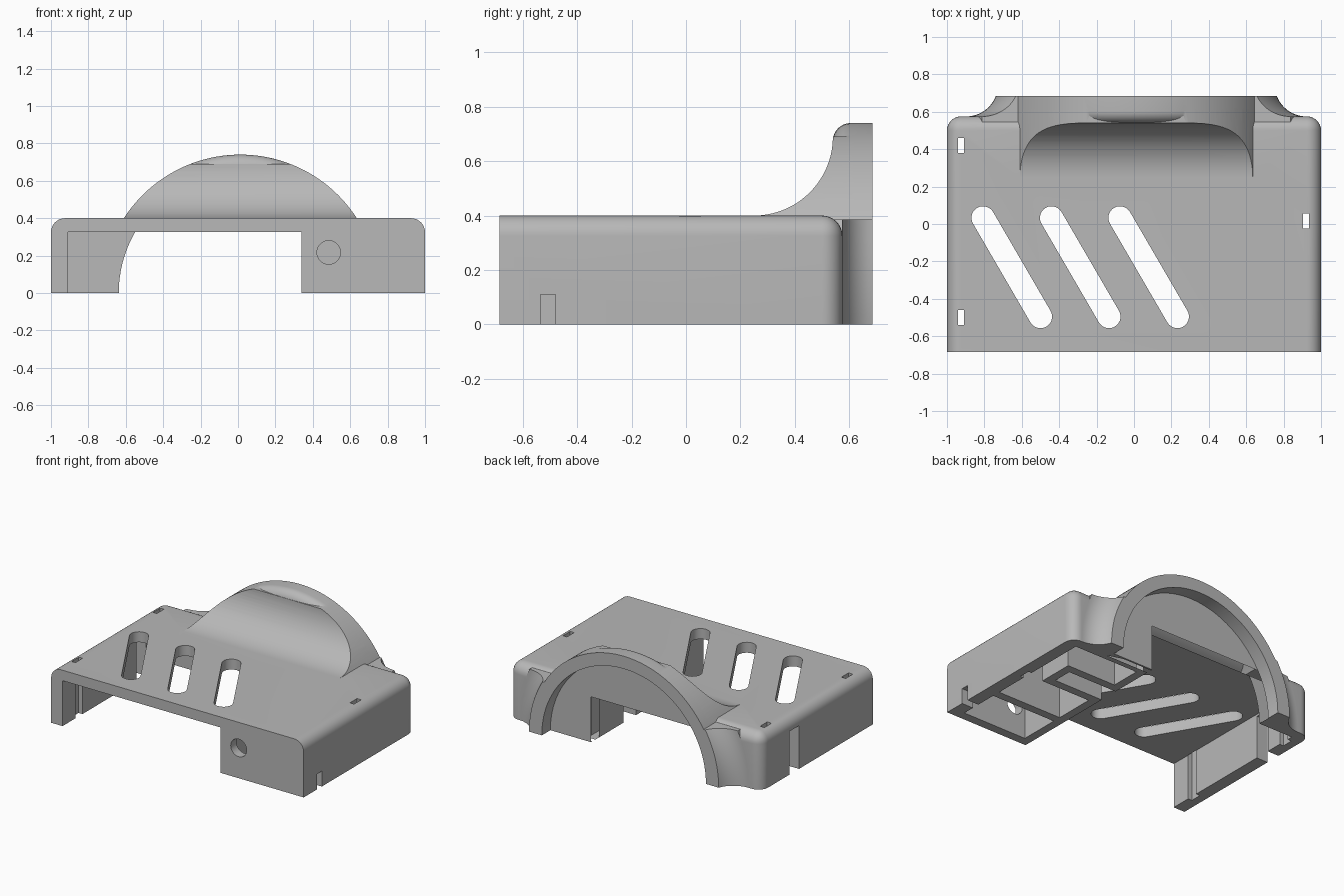
import bpy, bmesh
from math import pi, sin, cos, sqrt, radians
from mathutils import Vector

cube = bpy.data.objects.get("Cube")
if cube:
    bpy.data.objects.remove(cube, do_unlink=True)

grey = bpy.data.materials.new("light_grey_plastic")
grey.use_nodes = True
colour = (0.48, 0.48, 0.48, 1)
grey.diffuse_color = colour
grey.node_tree.nodes["Principled BSDF"].inputs["Base Color"].default_value = colour

CX = 0.0125           # centre of the arch
BACK, FRONT = 0.685, -0.685
REACH = 0.91          # inner face of the side walls
CEIL = 0.325          # underside of the top plate


def finish(bm, name):
    bmesh.ops.remove_doubles(bm, verts=bm.verts, dist=1e-5)
    bmesh.ops.recalc_face_normals(bm, faces=bm.faces)
    mesh = bpy.data.meshes.new(name)
    bm.to_mesh(mesh)
    bm.free()
    mesh.materials.append(grey)
    obj = bpy.data.objects.new(name, mesh)
    bpy.context.collection.objects.link(obj)
    return obj


def prism(name, points, axis, a, b):
    """Extrude a 2D outline along the given axis from a to b."""
    place = {"x": lambda p, t: (t, p[0], p[1]),
             "y": lambda p, t: (p[0], t, p[1]),
             "z": lambda p, t: (p[0], p[1], t)}[axis]
    bm = bmesh.new()
    low, high = ([bm.verts.new(place(p, t)) for p in points] for t in (a, b))
    bm.faces.new(low)
    bm.faces.new(high)
    n = len(points)
    for i in range(n):
        j = (i + 1) % n
        bm.faces.new((low[i], low[j], high[j], high[i]))
    return finish(bm, name)


def box(name, x0, x1, y0, y1, z0, z1):
    return prism(name, [(x0, y0), (x1, y0), (x1, y1), (x0, y1)], "z", z0, z1)


def arc(cx, cy, r, start, end, n):
    angles = [radians(start + (end - start) * i / n) for i in range(n + 1)]
    return [(cx + r * cos(t), cy + r * sin(t)) for t in angles]


def half_turn(name, profile, steps=72):
    """Sweep a (radius, y) outline half way round the arch axis."""
    bm = bmesh.new()
    rings = []
    for s in range(steps + 1):
        t = pi * s / steps
        rings.append([bm.verts.new((CX + r * cos(t), y, r * sin(t))) for r, y in profile])
    n = len(profile)
    for p, q in zip(rings, rings[1:]):
        for i in range(n):
            j = (i + 1) % n
            bm.faces.new((p[i], p[j], q[j], q[i]))
    bm.faces.new(rings[0])
    bm.faces.new(rings[-1])
    return finish(bm, name)


def combine(target, tool, operation):
    mod = target.modifiers.new(tool.name, "BOOLEAN")
    mod.operation = operation
    mod.solver = "EXACT"
    mod.object = tool
    bpy.context.view_layer.objects.active = target
    bpy.ops.object.modifier_apply(modifier=mod.name)
    bpy.data.objects.remove(tool, do_unlink=True)


# Main shell, rounded on its sides and back
shell = box("cover_shell", -1, 1, FRONT, 0.575, 0, 0.4)
bm = bmesh.new()
bm.from_mesh(shell.data)
rounded = []
for e in bm.edges:
    mid = (e.verts[0].co + e.verts[1].co) / 2
    top, side, rear = mid.z > 0.39, abs(mid.x) > 0.9, mid.y > 0.5
    if (top and (side or rear)) or (side and rear):
        rounded.append(e)
bmesh.ops.bevel(bm, geom=rounded, offset=0.075, segments=8, profile=0.5, affect="EDGES")
bm.to_mesh(shell.data)
bm.free()

# Sloping fillet rising from the top plate to the arch
slope = prism("slope", arc(0.25, 0.69, 0.29, -90, 0, 20) + [(0.62, 0.69), (0.62, 0.35), (0.25, 0.35)],
              "x", -0.8, 0.8)
combine(slope, prism("arch_limit", arc(CX, 0, 0.74, 0, 180, 72), "y", 0, 0.8), "INTERSECT")

# Arch with a rounded front rim
arch = half_turn("arch", [(0.2, 0.54)] + arc(0.675, 0.605, 0.065, -90, 0, 8) + [(0.74, BACK), (0.2, BACK)])

# Concave flare joining the back wall to the arch
flare = half_turn("flare", [(0.2, 0.51), (0.91, 0.51)] + arc(0.91, 0.745, 0.17, 270, 200.7, 12)
                  + [(0.74, BACK), (0.2, BACK)])
combine(flare, box("flare_limit", -1.2, 1.2, 0, 1, -0.2, 0.385), "INTERSECT")

for part in (slope, arch, flare):
    combine(shell, part, "UNION")

# Main open bay, with a recess in its inner wall
bay = [(-REACH, -0.8), (0.34, -0.8), (0.34, 0.08), (0.73, 0.08), (0.73, 0.22),
       (0.34, 0.22), (0.34, 0.5), (-REACH, 0.5)]
# Enclosed pockets beside the bay
pocket = [(0.4, -0.27), (0.4, 0.02), (0.79, 0.02), (0.79, 0.28), (0.4, 0.28),
          (0.4, 0.5), (REACH, 0.5), (REACH, -0.27)]
cuts = [prism("bay", bay, "z", -0.1, CEIL),
        prism("pocket", pocket, "z", -0.1, CEIL),
        box("front_pocket", 0.4, REACH, -0.62, -0.33, -0.1, CEIL)]

# Hollow of the arch and the passage leading into it
cuts.append(prism("arch_hollow", arc(CX, 0, 0.65, 0, 357.5, 143), "y", 0.588, 0.8))
lift = 180 - 30
passage = [(0.34, -0.1), (0.34, CEIL)] + arc(CX, 0, 0.65, lift, 180, 12) + [(CX - 0.65, -0.1)]
cuts.append(prism("passage", passage, "y", 0.45, 0.62))

# Round cable hole in the front panel
cuts.append(prism("cable_hole", arc(0.485, 0.217, 0.063, 0, 348.75, 31), "y", -0.8, -0.5))

# Slanted vents through the top plate
start, end = Vector((-0.807, 0.033)), Vector((-0.5, -0.495))
for i in range(3):
    shift = 0.366 * i
    outline = (arc(start.x + shift, start.y, 0.062, 30, 210, 14)
               + arc(end.x + shift, end.y, 0.062, 210, 390, 14))
    cuts.append(prism("vent", outline, "z", 0.2, 0.6))

# Clip slots in the side walls
for x, y in ((-0.925, 0.42), (-0.925, -0.5), (0.92, 0.015)):
    cuts.append(box("clip_slot", x - 0.016, x + 0.016, y - 0.04, y + 0.04, -0.1, 0.6))

# Side openings: tall one on one wall, low notch on the other
cuts.append(box("side_opening", -1.1, -0.88, 0.15, 0.26, -0.1, 0.31))
cuts.append(box("side_notch", 0.88, 1.1, -0.535, -0.48, -0.1, 0.11))

for cut in cuts:
    combine(shell, cut, "DIFFERENCE")

bpy.ops.object.select_all(action="DESELECT")
shell.select_set(True)
bpy.context.view_layer.objects.active = shell
bpy.ops.object.shade_smooth_by_angle(angle=radians(30))
